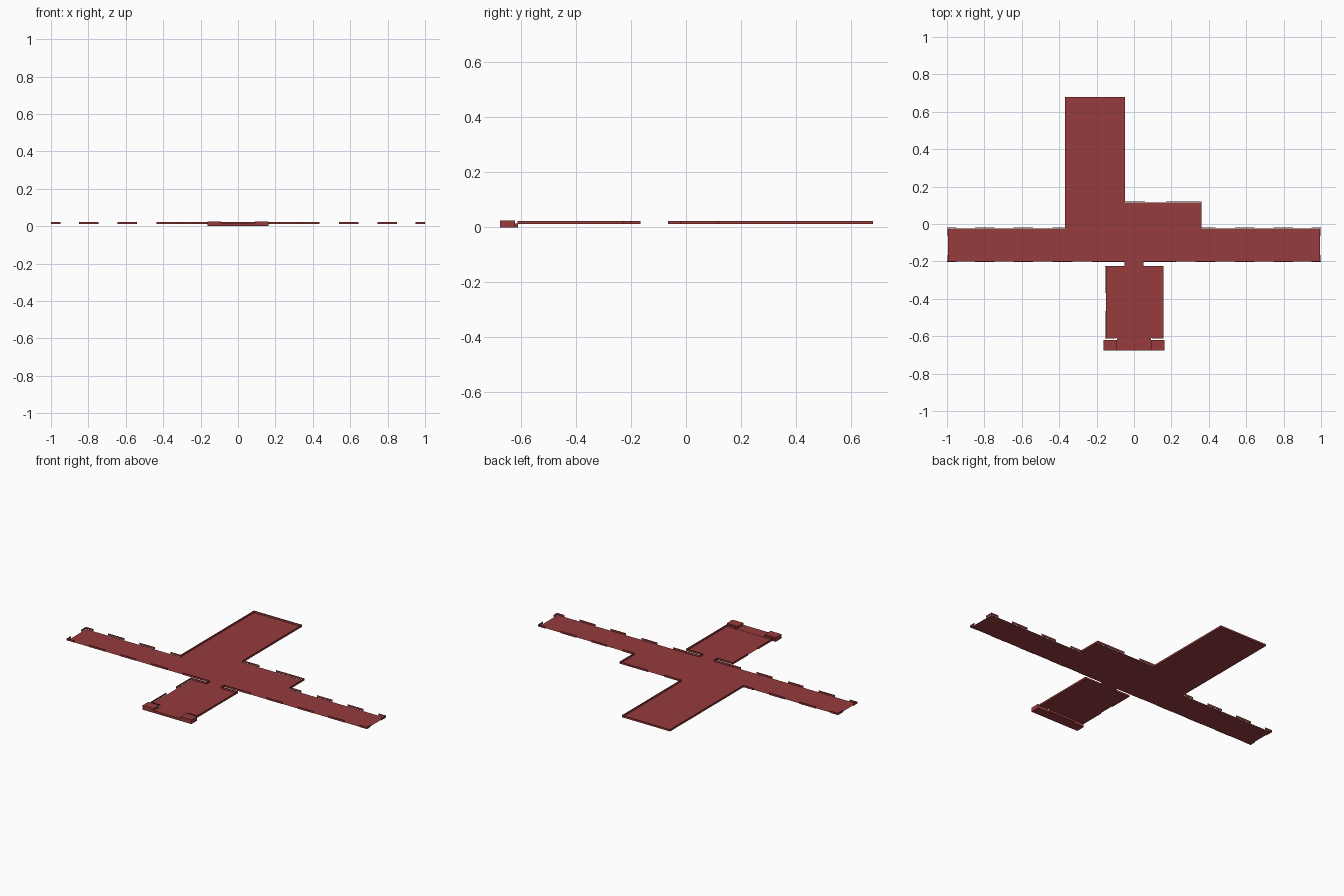
import bpy, bmesh

T = 0.003              # wall thickness
G = 0.005              # floor inset on the rear and left edges
Z0, Z1 = 0.0125, 0.0235  # floor level, wall top

mat = bpy.data.materials.new("dark_red")
mat.diffuse_color = (0.31, 0.043, 0.046, 1)


def finish(name, bm):
    me = bpy.data.meshes.new(name)
    bm.to_mesh(me)
    bm.free()
    me.materials.append(mat)
    ob = bpy.data.objects.new(name, me)
    bpy.context.collection.objects.link(ob)
    return ob


def add_box(bm, x0, x1, y0, y1, z0=Z0, z1=Z1):
    v = bmesh.ops.create_cube(bm, size=1)["verts"]
    for p in v:
        p.co = ((x0 + x1) / 2 + p.co.x * (x1 - x0),
                (y0 + y1) / 2 + p.co.y * (y1 - y0),
                (z0 + z1) / 2 + p.co.z * (z1 - z0))


def boxes(name, items):
    bm = bmesh.new()
    for b in items:
        add_box(bm, *b)
    return finish(name, bm)


# thin floor sheet: long hall, rear wing, rear porch, front room
outline = [
    (-0.05, -0.2), (-0.05, -0.225 - T), (-0.155 + G, -0.225 - T), (-0.155 + G, -0.61),
    (-0.09, -0.61), (-0.09, -0.62), (0.09, -0.62), (0.09, -0.61),
    (0.155, -0.61), (0.155, -0.225 - T), (0.05, -0.225 - T), (0.05, -0.2),
    (1 - G, -0.2), (1 - G, -0.018 - G), (0.36 - T, -0.018 - G), (0.36 - T, 0.12 - G),
    (-0.05, 0.12 - G), (-0.05, 0.68 - T), (-0.37 + T, 0.68 - T),
    (-0.37 + T, -0.018 - G), (-1 + G, -0.018 - G), (-1 + G, -0.2)]
bm = bmesh.new()
f = bm.faces.new([bm.verts.new((x, y, Z0)) for x, y in outline])
f.normal_update()
if f.normal.z < 0:
    f.normal_flip()
finish("floor", bm)

# hall walls, broken by evenly spaced openings
hall = []
for s in (-1, 1):
    for a, b in [(0.95, 1), (0.745, 0.85), (0.54, 0.643), (0.33, 0.435), (0.05, 0.225)]:
        x0, x1 = sorted((s * a, s * b))
        hall.append((x0, x1, -0.202, -0.202 + T))
        if a > 0.5:
            hall.append((x0, x1, -0.018 - T, -0.018))
    e0, e1 = sorted((s, s * (1 - T)))
    hall += [(e0, e1, -0.202, -0.165), (e0, e1, -0.065, -0.018)]
    # short walls beside the passage to the front room
    p0, p1 = sorted((s * 0.05, s * (0.05 - T)))
    hall.append((p0, p1, -0.228, -0.2))
hall += [(-0.435, -0.37 + T, -0.018 - T, -0.018), (0.36 - T, 0.435, -0.018 - T, -0.018)]
boxes("hall_walls", hall)

# rear wing and porch walls
boxes("rear_walls", [
    (-0.37, -0.37 + T, -0.018, 0.68), (-0.37 + T, -0.048 - T, 0.68 - T, 0.68),
    (-0.048 - T, -0.048, 0.12 - T, 0.68),
    (-0.048, 0.06, 0.12 - T, 0.12), (0.17, 0.36, 0.12 - T, 0.12),
    (0.36 - T, 0.36, -0.018, 0.12 - T)])

# front room walls, with a side opening on the left
boxes("front_room_walls", [
    (-0.155, -0.155 + T, -0.612, -0.465), (-0.155, -0.155 + T, -0.37, -0.225),
    (0.157 - T, 0.157, -0.612, -0.225),
    (-0.155 + T, -0.05, -0.225 - T, -0.225), (0.05, 0.157 - T, -0.225 - T, -0.225),
    (-0.155 + T, -0.095, -0.612, -0.612 + T), (0.095, 0.157 - T, -0.612, -0.612 + T)])

# front entrance step between two raised end blocks
boxes("entrance_step", [(-0.09, 0.09, -0.676, -0.61, 0, Z0 + 0.001)])
boxes("entrance_blocks", [(-0.163, -0.09, -0.676, -0.621, 0, 0.0255),
                          (0.09, 0.163, -0.676, -0.621, 0, 0.0255)])
